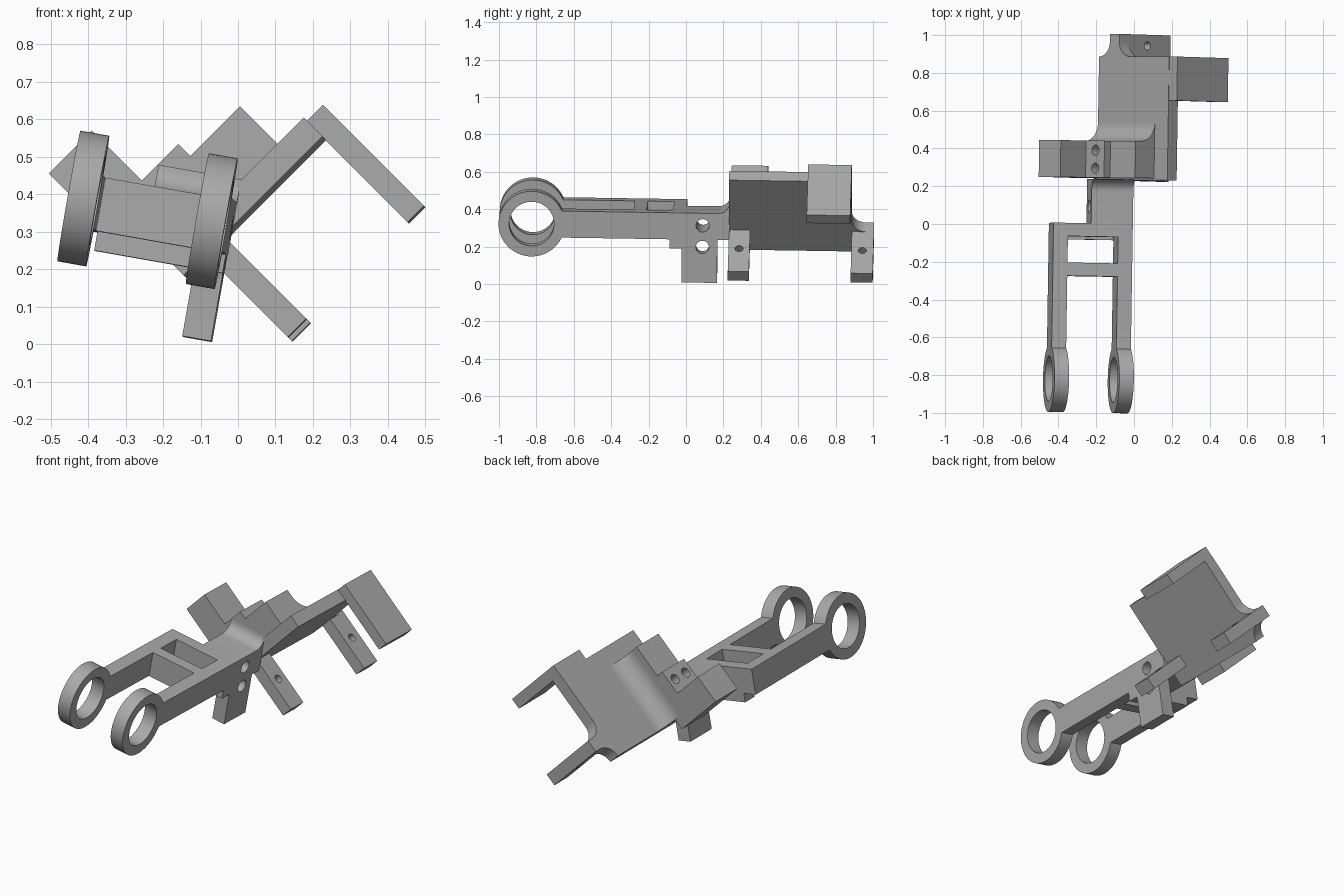
import bpy, bmesh
from math import radians, sin, cos
from mathutils import Matrix, Vector

cube = bpy.data.objects.get("Cube")
if cube:
    bpy.data.objects.remove(cube)

grey = bpy.data.materials.new("plain grey")
grey.use_nodes = True
GREY = (0.4, 0.4, 0.4, 1)
grey.diffuse_color = GREY
grey.node_tree.nodes["Principled BSDF"].inputs["Base Color"].default_value = GREY


def frame(pivot, roll):
    """Part axes: rolled about y, slightly tilted; y keeps its world reading."""
    tilt = Matrix.Rotation(radians(-0.9), 4, 'Z') @ Matrix.Rotation(radians(-0.9), 4, 'X')
    return (Matrix.Translation(pivot) @ tilt @ Matrix.Rotation(radians(roll), 4, 'Y')
            @ Matrix.Translation((0, -pivot[1], 0)))


FORK = frame((-0.07, -0.825, 0.328), 10)
BRACKET = (Matrix.Translation((0, 0.55, 0)) @ Matrix.Rotation(radians(-0.9), 4, 'Z')
           @ Matrix.Rotation(radians(-0.9), 4, 'X') @ Matrix.Translation((0, -0.55, 0))
           @ Matrix.Rotation(radians(-45), 4, 'Y'))


def arc(cx, cy, r, a0, a1, n=10):
    angles = [radians(a0 + (a1 - a0) * i / n) for i in range(n + 1)]
    return [(cx + r * cos(a), cy + r * sin(a)) for a in angles]


def prism(name, pts, axis, lo, hi, mat):
    """Extrude a 2D outline along one local axis (0, 1 or 2)."""
    bm = bmesh.new()

    def place(p, d):
        v = list(p)
        v.insert(axis, d)
        return mat @ Vector(v)

    face = bm.faces.new([bm.verts.new(place(p, lo)) for p in pts])
    new = bmesh.ops.extrude_face_region(bm, geom=[face])["geom"]
    shift = place(pts[0], hi) - place(pts[0], lo)
    bmesh.ops.translate(bm, vec=shift, verts=[g for g in new if isinstance(g, bmesh.types.BMVert)])
    bmesh.ops.recalc_face_normals(bm, faces=bm.faces)
    mesh = bpy.data.meshes.new(name)
    bm.to_mesh(mesh)
    bm.free()
    mesh.materials.append(grey)
    ob = bpy.data.objects.new(name, mesh)
    bpy.context.collection.objects.link(ob)
    return ob


def box(name, x, y, z, mat):
    pts = [(x[0], z[0]), (x[1], z[0]), (x[1], z[1]), (x[0], z[1])]
    return prism(name, pts, 1, y[0], y[1], mat)


def drill(ob, centre, r, axis, lo, hi, mat, n=32):
    """Cut a round hole and discard the cutter."""
    pts = arc(centre[0], centre[1], r, 0, 360, n)[:-1]
    cutter = prism("hole_cutter", pts, axis, lo, hi, mat)
    cutter.hide_render = True
    mod = ob.modifiers.new("hole", 'BOOLEAN')
    mod.operation = 'DIFFERENCE'
    mod.solver = 'EXACT'
    mod.object = cutter
    bpy.context.view_layer.objects.active = ob
    bpy.ops.object.modifier_apply(modifier="hole")
    bpy.data.objects.remove(cutter)


parts = []
T = 0.039       # half thickness of the arms
H = 0.072       # half height of the arms
LEFT = -0.348   # offset of the second arm

# Ring ends of the fork
for side, off in (("left", 0), ("right", LEFT)):
    ring = prism(side + "_ring", arc(-0.825, 0, 0.177, 0, 360, 64)[:-1], 0, off - T, off + T, FORK)
    drill(ring, (-0.825, 0), 0.12, 0, off - 0.1, off + 0.1, FORK, 64)
    parts.append(ring)

# Long arm with its downward tab and filleted corners
top_fillet = arc(0.17, H + 0.065, 0.065, 0, -90)
profile = ([(-0.68, -H)] + arc(-0.09, -H - 0.07, 0.07, 90, 0)
           + [(-0.02, -0.305), (0.17, -0.305), (0.17, -H), (0.235, -H)]
           + top_fillet + [(-0.68, H)])
long_arm = prism("left_arm", profile, 0, -T, T, FORK)
for c in (0.005, -0.112):
    drill(long_arm, (0.09, c), 0.035, 0, -0.1, 0.1, FORK)

# Wide neck joining the fork to the bracket
neck = prism("neck", [(0, -H), (0.235, -H)] + top_fillet + [(0, H)], 0, -0.185, -T, FORK)
drill(neck, (0.09, 0.005), 0.035, 0, -0.3, 0.1, FORK)

# Short arm and cross bars
parts += [
    long_arm, neck,
    box("right_arm", (LEFT - T, LEFT + T), (-0.68, 0), (-H, H), FORK),
    box("front_cross_bar", (LEFT, 0), (-0.28, -0.21), (-H, H), FORK),
    box("rear_cross_bar", (LEFT, 0), (-0.07, 0), (-H, H), FORK),
    box("cross_bar_foot", (LEFT + T, T), (-0.085, 0), (-0.122, -H + 0.01), FORK),
]

# Sloped plate with a filleted rear tongue
outline = ([(0.027, 0.225), (0.552, 0.225), (0.552, 0.88)]
           + arc(0.257, 0.96, 0.08, 270, 180) + [(0.177, 1.0), (0.107, 1.0)]
           + arc(0.027, 0.96, 0.08, 0, -90))
parts.append(prism("sloped_plate", outline, 2, 0.226, 0.296, BRACKET))

# Side flap and the two drilled tabs
parts.append(box("side_flap", (0.55, 0.612), (0.647, 0.88), (-0.088, 0.294), BRACKET))
for name, y0, y1 in (("front_tab", 0.225, 0.338), ("rear_tab", 0.882, 1.0)):
    tab = box(name, (0.107, 0.177), (y0, y1), (-0.088, 0.23), BRACKET)
    drill(tab, ((y0 + y1) / 2, 0.085), 0.022, 0, 0, 0.3, BRACKET)
    parts.append(tab)

# Stepped block across the plate
steps = [(0.027, 0.226), (0.4525, 0.226), (0.4525, 0.438), (0.265, 0.438), (0.265, 0.483),
         (0.127, 0.483), (0.127, 0.672), (-0.035, 0.672), (-0.035, 0.36), (0.027, 0.36)]
block = prism("stepped_block", steps, 1, 0.235, 0.43, BRACKET)
for y in (0.285, 0.38):
    drill(block, (0.198, y), 0.027, 2, 0.32, 0.6, BRACKET)
parts.append(block)

# Concave blend from the block down to the plate
blend = [(0.42, 0.28), (0.42, 0.396)] + arc(0.53, 0.396, 0.1, 180, 270) + [(0.53, 0.28)]
parts.append(prism("block_blend", blend, 0, 0.027, 0.4525, BRACKET))

# Smooth the curved faces, keep edges crisp
bpy.ops.object.select_all(action='DESELECT')
for ob in parts:
    ob.select_set(True)
bpy.context.view_layer.objects.active = parts[0]
bpy.ops.object.shade_smooth_by_angle(angle=radians(30))
